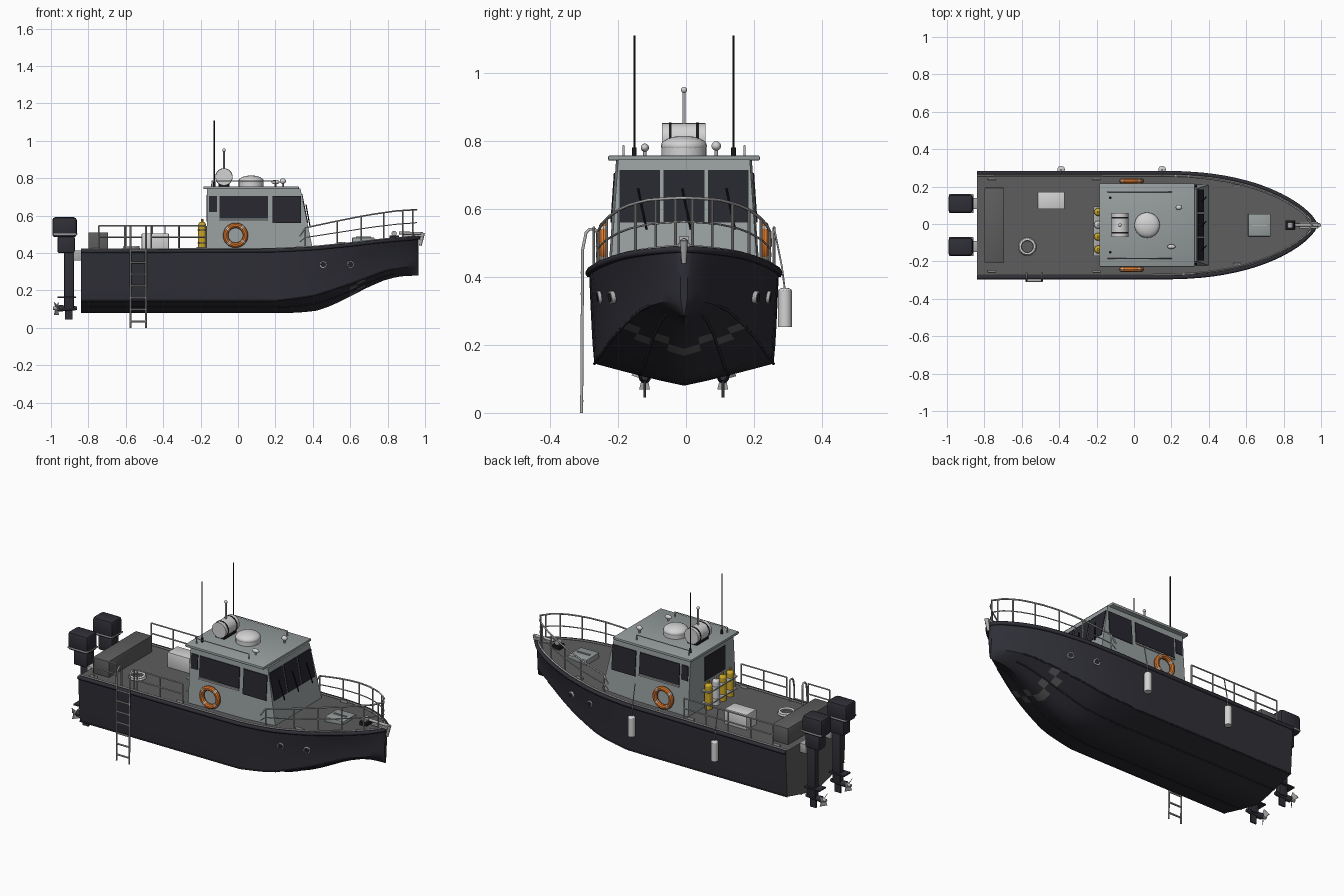
import bpy, bmesh, math
from mathutils import Vector, Matrix

if "Cube" in bpy.data.objects:
    bpy.data.objects.remove(bpy.data.objects["Cube"])

def mat(name, c):
    m = bpy.data.materials.new(name)
    m.diffuse_color = (*c, 1)
    m.use_nodes = True
    m.node_tree.nodes["Principled BSDF"].inputs["Base Color"].default_value = m.diffuse_color
    return m

HULL = mat("hull_navy_black", (0.028, 0.028, 0.038))
DECK = mat("deck_dark_grey", (0.11, 0.11, 0.112))
CABIN = mat("cabin_grey", (0.31, 0.345, 0.345))
GLASS = mat("window_dark", (0.02, 0.02, 0.028))
METAL = mat("rail_metal", (0.42, 0.42, 0.42))
WHITE = mat("off_white", (0.65, 0.65, 0.65))
ORANGE = mat("buoy_orange", (0.75, 0.2, 0.03))
YELLOW = mat("bottle_yellow", (0.62, 0.4, 0.02))
BLACK = mat("fitting_black", (0.01, 0.01, 0.012))

def finish(name, bm, *mats, smooth=True):
    bmesh.ops.recalc_face_normals(bm, faces=bm.faces)
    me = bpy.data.meshes.new(name)
    bm.to_mesh(me)
    bm.free()
    ob = bpy.data.objects.new(name, me)
    bpy.context.collection.objects.link(ob)
    for m in mats:
        me.materials.append(m)
    if smooth:
        bpy.ops.object.select_all(action='DESELECT')
        ob.select_set(True)
        bpy.context.view_layer.objects.active = ob
        bpy.ops.object.shade_smooth_by_angle(angle=math.radians(35))
    return ob

def box(name, x, y, z, m, bevel=0.0):
    bm = bmesh.new()
    size = (x[1] - x[0], y[1] - y[0], z[1] - z[0])
    mid = Vector((sum(x) / 2, sum(y) / 2, sum(z) / 2))
    bmesh.ops.create_cube(bm, size=1, matrix=Matrix.Translation(mid) @ Matrix.Diagonal((*size, 1)))
    if bevel:
        bmesh.ops.bevel(bm, geom=bm.edges[:], offset=bevel, segments=2, profile=0.5, affect='EDGES')
    return finish(name, bm, m)

def rod(name, a, b, r, m, r2=None, n=16):
    a, b = Vector(a), Vector(b)
    bm = bmesh.new()
    rot = (b - a).to_track_quat('Z', 'Y').to_matrix().to_4x4()
    bmesh.ops.create_cone(bm, cap_ends=True, segments=n, radius1=r, radius2=r if r2 is None else r2,
                          depth=(b - a).length, matrix=Matrix.Translation((a + b) / 2) @ rot)
    return finish(name, bm, m)

def ball(name, c, s, m):
    bm = bmesh.new()
    bmesh.ops.create_uvsphere(bm, u_segments=24, v_segments=12, radius=1,
                              matrix=Matrix.Translation(c) @ Matrix.Diagonal((*s, 1)))
    return finish(name, bm, m)

def tube(name, pts, r, m, cyclic=False):
    cu = bpy.data.curves.new(name, 'CURVE')
    cu.dimensions, cu.bevel_depth, cu.bevel_resolution = '3D', r, 1
    cu.use_fill_caps = True
    sp = cu.splines.new('POLY')
    sp.points.add(len(pts) - 1)
    for p, q in zip(sp.points, pts):
        p.co = (*q, 1)
    sp.use_cyclic_u = cyclic
    cu.materials.append(m)
    ob = bpy.data.objects.new(name, cu)
    bpy.context.collection.objects.link(ob)
    bpy.ops.object.select_all(action='DESELECT')
    ob.select_set(True)
    bpy.context.view_layer.objects.active = ob
    bpy.ops.object.convert(target='MESH')
    return ob

def plate(name, pts, off, m):
    bm = bmesh.new()
    f = bm.faces.new([bm.verts.new(p) for p in pts])
    r = bmesh.ops.extrude_face_region(bm, geom=[f])
    bmesh.ops.translate(bm, vec=off, verts=[v for v in r['geom'] if isinstance(v, bmesh.types.BMVert)])
    return finish(name, bm, m, smooth=False)

def lerp(table, x):
    for (a, p), (b, q) in zip(table, table[1:]):
        if x <= b:
            return p + (q - p) * max(0, (x - a) / (b - a))
    return table[-1][1]

# Hull lines
KEEL = [(-.84, .08), (.32, .08), (.42, .092), (.5, .118), (.6, .168), (.7, .22), (.8, .262), (.88, .277), (.965, .28)]
CHINE = [(-.84, .145), (.2, .145), (.4, .17), (.6, .235), (.8, .31), (.965, .335)]
SHEER = [(-.84, .415), (.2, .42), (.4, .43), (.6, .45), (.75, .468), (.965, .487)]

def beam(x):
    t = min(1, max(0, (x - .15) / .82))
    return .279 * (1 - t ** 2.3) ** .7

def section(x):
    w, s = beam(x), max(0, (x - .1) / .865)
    c, zk, zc, zs = w * (.945 - .25 * s * s), lerp(KEEL, x), lerp(CHINE, x), lerp(SHEER, x)
    pts = [(c * j / 4, zk + (zc - zk) * (j / 4) ** 1.1) for j in range(5)]
    for j in range(1, 6):
        t = j / 5
        flare = t ** (1 + s) if s > 0 else t ** .7
        pts.append((c + (w - c) * flare, zc + (zs - zc) * t))
    return pts

XS = [-.84, -.6, -.4, -.2, 0, .1, .2, .28, .36, .42, .48, .54, .6, .64, .68, .73, .78, .83, .87, .9, .925, .945, .958, .965]
bm = bmesh.new()
rows = []
for x in XS:
    s = section(x)
    rows.append([bm.verts.new((x, -y, z)) for y, z in s[:0:-1]] + [bm.verts.new((x, y, z)) for y, z in s])
for i in range(len(rows) - 1):
    for j in range(18):
        f = bm.faces.new((rows[i][j], rows[i + 1][j], rows[i + 1][j + 1], rows[i][j + 1]))
        k = j - 9 if j > 8 else 8 - j
        # chequered wear patches under the bow
        if k < 4 and i in (12, 13) and (i + k) % 2 == 0:
            f.material_index = 1
    f = bm.faces.new((rows[i][0], rows[i][18], rows[i + 1][18], rows[i + 1][0]))
    f.material_index = 1
bm.faces.new(rows[0]).material_index = 1
bm.faces.new(rows[-1])
finish("hull", bm, HULL, DECK)

# Rub rail, toe rail and bottom strakes
edge = [(x, beam(x), lerp(SHEER, x)) for x in XS]
def loop(inset, dz):
    side = [(x - (inset if x > .95 else 0), max(0, y - inset), z + dz) for x, y, z in edge]
    return side + [(x, -y, z) for x, y, z in side[::-1]]
tube("rub_rail", loop(0, -.006), .011, HULL)
tube("toe_rail", loop(.014, .004), .005, METAL)
for s in (-1, 1):
    for j in (2, 4):
        tube("spray_strake", [(x, s * section(x)[j][0], section(x)[j][1]) for x in XS[:18]], .004, HULL)
    for x in (.455, .60):
        y = section(x)[7][0]
        n = Vector((.12 if x < .5 else .3, s, -.15)).normalized()
        c = Vector((x, s * y, .34))
        rod("porthole_rim", c - n * .012, c + n * .008, .019, METAL)
        rod("porthole_glass", c, c + n * .01, .014, GLASS)

# Cabin shell with sloping front and sides
def side_y(z): return .222 - .022 * (z - .42) / .32
def front_x(z): return .40 - .065 * (z - .42) / .32
bm = bmesh.new()
lo, hi = [[bm.verts.new(p) for p in ((-.165, -side_y(z), z), (front_x(z), -side_y(z) + .006, z),
          (front_x(z), side_y(z) - .006, z), (-.165, side_y(z), z))] for z in (.405, .745)]
bm.faces.new(lo)
bm.faces.new(hi)
for i in range(4):
    bm.faces.new((lo[i], lo[(i + 1) % 4], hi[(i + 1) % 4], hi[i]))
finish("cabin", bm, CABIN, smooth=False)
box("roof", (-.185, .325), (-.223, .223), (.742, .757), CABIN, .004)

# Windows
for s in (-1, 1):
    for a, b, c, d in ((-.155, -.112, .62, .705), (-.10, .16, .585, .705), (.185, .338, .56, .705)):
        plate("side_window", [(x, s * side_y(z), z) for x, z in ((a, c), (b, c), (b, d), (a, d))], (0, s * .004, 0), GLASS)
    plate("window_ledge", [(x, s * side_y(z), z) for x, z in ((-.1, .572), (.16, .572), (.16, .58), (-.1, .58))], (0, s * .008, 0), METAL)
for c in (-.13, 0, .13):
    plate("windscreen", [(front_x(z), c + y, z) for y, z in ((-.06, .56), (.06, .56), (.06, .715), (-.06, .715))], (.004, 0, 0), GLASS)
    rod("wiper", (front_x(.55) + .012, c + .02, .54), (front_x(.66) + .012, c - .005, .66), .003, BLACK, n=8)
plate("rear_window", [(-.165, y, z) for y, z in ((-.12, .57), (.07, .57), (.07, .71), (-.12, .71))], (-.004, 0, 0), GLASS)

# Lifebuoys with white bands
for s in (-1, 1):
    bm = bmesh.new()
    n, k = 32, 10
    ring = [[bm.verts.new((-.013 + (.053 + .014 * math.cos(v)) * math.cos(u), s * (.236 + .014 * math.sin(v)),
             .495 + (.053 + .014 * math.cos(v)) * math.sin(u))) for v in (2 * math.pi * b / k for b in range(k))]
            for u in (2 * math.pi * a / n for a in range(n))]
    for a in range(n):
        for b in range(k):
            f = bm.faces.new((ring[a][b], ring[(a + 1) % n][b], ring[(a + 1) % n][(b + 1) % k], ring[a][(b + 1) % k]))
            f.material_index = int((a + 4) % 8 == 0)
    finish("lifebuoy", bm, ORANGE, WHITE)

# Gas bottles and rack
for y, m in ((.07, YELLOW), (.002, WHITE), (-.062, YELLOW), (-.13, YELLOW)):
    rod("gas_bottle", (-.192, y, .415), (-.192, y, .55), .021, m)
    ball("bottle_shoulder", (-.192, y, .55), (.021, .021, .018), m)
    rod("bottle_valve", (-.192, y, .56), (-.192, y, .582), .007, m, n=8)
for z in (.45, .52):
    box("bottle_rack", (-.217, -.165), (-.165, .10), (z, z + .007), METAL)

# Roof equipment
rod("radar_base", (.07, 0, .755), (.07, 0, .785), .066, WHITE, n=32)
ball("radar_dome", (.07, 0, .785), (.068, .068, .03), WHITE)
rod("raft_canister", (-.075, -.064, .807), (-.075, .064, .807), .045, WHITE, n=32)
for y in (-.04, .04):
    rod("canister_strap", (-.075, y - .004, .807), (-.075, y + .004, .807), .0465, BLACK, n=32)
box("canister_cradle", (-.105, -.045), (-.055, .055), (.755, .775), BLACK)
rod("light_mast", (-.075, 0, .84), (-.075, 0, .95), .005, METAL)
ball("mast_light", (-.075, 0, .95), (.009, .009, .009), WHITE)
for s in (-1, 1):
    rod("antenna_base", (-.127, s * .146, .755), (-.127, s * .146, .78), .007, BLACK)
    rod("antenna", (-.127, s * .146, .775), (-.127, s * .146, 1.11), .0028, BLACK, n=8)
    tube("roof_handrail", [(-.14, s * .178, .755), (-.14, s * .178, .785), (.2, s * .178, .785), (.2, s * .178, .755)], .0035, METAL)
rod("searchlight_stand", (.24, .095, .755), (.24, .095, .785), .005, METAL)
ball("searchlight", (.24, .095, .785), (.017, .014, .014), WHITE)
ball("horn_bell", (.2, -.115, .78), (.022, .012, .012), WHITE)
rod("horn_stand", (.2, -.115, .755), (.2, -.115, .775), .005, METAL)

# Deck fittings
box("stern_locker", (-.80, -.695), (-.2, .2), (.41, .51), DECK, .004)
box("deck_box", (-.515, -.37), (.085, .178), (.41, .505), WHITE, .004)
for z, r in ((.422, .042), (.432, .038)):
    tube("rope_coil", [(-.57 + r * math.cos(t * math.pi / 12), -.115 + r * math.sin(t * math.pi / 12), z) for t in range(24)], .007, WHITE, True)
box("bow_hatch", (.61, .73), (-.06, .06), (.45, .482), CABIN, .003)
box("hatch_handle", (.63, .71), (-.004, .004), (.482, .488), METAL)
box("windlass_base", (.81, .86), (-.026, .026), (.46, .495), BLACK, .003)
rod("windlass_drum", (.835, -.015, .505), (.835, .015, .505), .014, METAL)
box("anchor_roller", (.885, .985), (-.018, .018), (.488, .5), METAL, .002)
rod("anchor_shank", (.86, 0, .507), (.99, 0, .505), .008, METAL)
rod("anchor_fluke", (.988, 0, .508), (.975, 0, .44), .012, METAL, .007)
for s in (-1, 1):
    for x in (-.76, -.2, .55):
        y = s * (beam(x) - .032)
        z = lerp(SHEER, x)
        box("cleat", (x - .022, x + .022), (y - .005, y + .005), (z, z + .014), METAL, .002)

# Rails
TOP = [(.33, .49), (.36, .535), (.5, .565), (.7, .605), (.85, .626), (.955, .632)]
def railpt(x, f):
    z = lerp(SHEER, x)
    return (x - .012 * (x > .93), max(0, beam(x) - .018), z + (lerp(TOP, x) - z) * f)
rx = [.33, .36, .42, .5, .58, .66, .74, .8, .85, .89, .92, .945, .958, .967]
for f in (1, .52):
    half = [railpt(x, f) for x in rx]
    tube("bow_rail", half + [(x, -y, z) for x, y, z in half[::-1]], .0045 if f == 1 else .003, METAL)
for s in (-1, 1):
    for x in (.36, .53, .66, .78, .88, .945):
        p = railpt(x, 1)
        rod("bow_rail_post", (p[0], s * p[1], lerp(SHEER, x)), (p[0], s * p[1], p[2]), .004, METAL, n=8)
    for a, b in (((-.745, -.17),) if s > 0 else ((-.745, -.605), (-.465, -.17))):
        for z in (.485, .545):
            rod("side_rail", (a, s * .265, z), (b, s * .265, z), .004, METAL, n=8)
        n = max(1, round((b - a) / .14))
        for i in range(n + 1):
            x = a + (b - a) * i / n
            rod("side_rail_post", (x, s * .265, .41), (x, s * .265, .545), .004, METAL, n=8)

# Boarding ladder
for x in (-.575, -.492):
    tube("ladder_side", [(x, -.301, 0), (x, -.298, .48), (x, -.288, .53), (x, -.278, .54), (x, -.262, .54), (x, -.255, .53), (x, -.255, .41)], .005, METAL)
for i in range(7):
    rod("ladder_rung", (-.575, -.3, .035 + .063 * i), (-.492, -.3, .035 + .063 * i), .005, METAL, n=8)

# Fenders
for x in (-.39, .15):
    rod("fender", (x, .297, .252), (x, .297, .36), .02, WHITE)
    ball("fender_top", (x, .297, .36), (.02, .02, .008), WHITE)
    tube("fender_rope", [(x, .297, .36), (x, .288, .43), (x, .265, .545)], .003, METAL)

# Twin outboards
for y in (-.115, .115):
    box("motor_cowl", (-.993, -.862), (y - .049, y + .049), (.485, .592), HULL, .016)
    box("motor_band", (-.99, -.859), (y - .051, y + .051), (.497, .506), METAL, .003)
    box("motor_lower_cowl", (-.965, -.872), (y - .034, y + .034), (.40, .49), HULL, .01)
    box("motor_leg", (-.93, -.877), (y - .018, y + .018), (.10, .41), HULL, .006)
    box("motor_bracket", (-.88, -.835), (y - .03, y + .03), (.36, .415), METAL, .004)
    box("cavitation_plate", (-.965, -.865), (y - .03, y + .03), (.16, .168), HULL)
    rod("gearcase", (-.96, y, .105), (-.86, y, .105), .018, HULL, .01)
    box("skeg", (-.925, -.885), (y - .004, y + .004), (.045, .1), HULL)
    rod("propeller_hub", (-.99, y, .105), (-.955, y, .105), .008, METAL, .012)
    for k in range(3):
        t = 2 * math.pi * k / 3 + .5
        u, v = Vector((0, math.cos(t), math.sin(t))), Vector((.012, -math.sin(t) * .016, math.cos(t) * .016))
        c = Vector((-.972, y, .105))
        plate("propeller_blade", [c + u * .008 - v * .6, c + u * .036 - v, c + u * .036 + v, c + u * .008 + v * .6], (.003, 0, 0), METAL)

# Centre the whole boat between ladder and fenders
for ob in bpy.data.objects:
    ob.location.y -= .006
